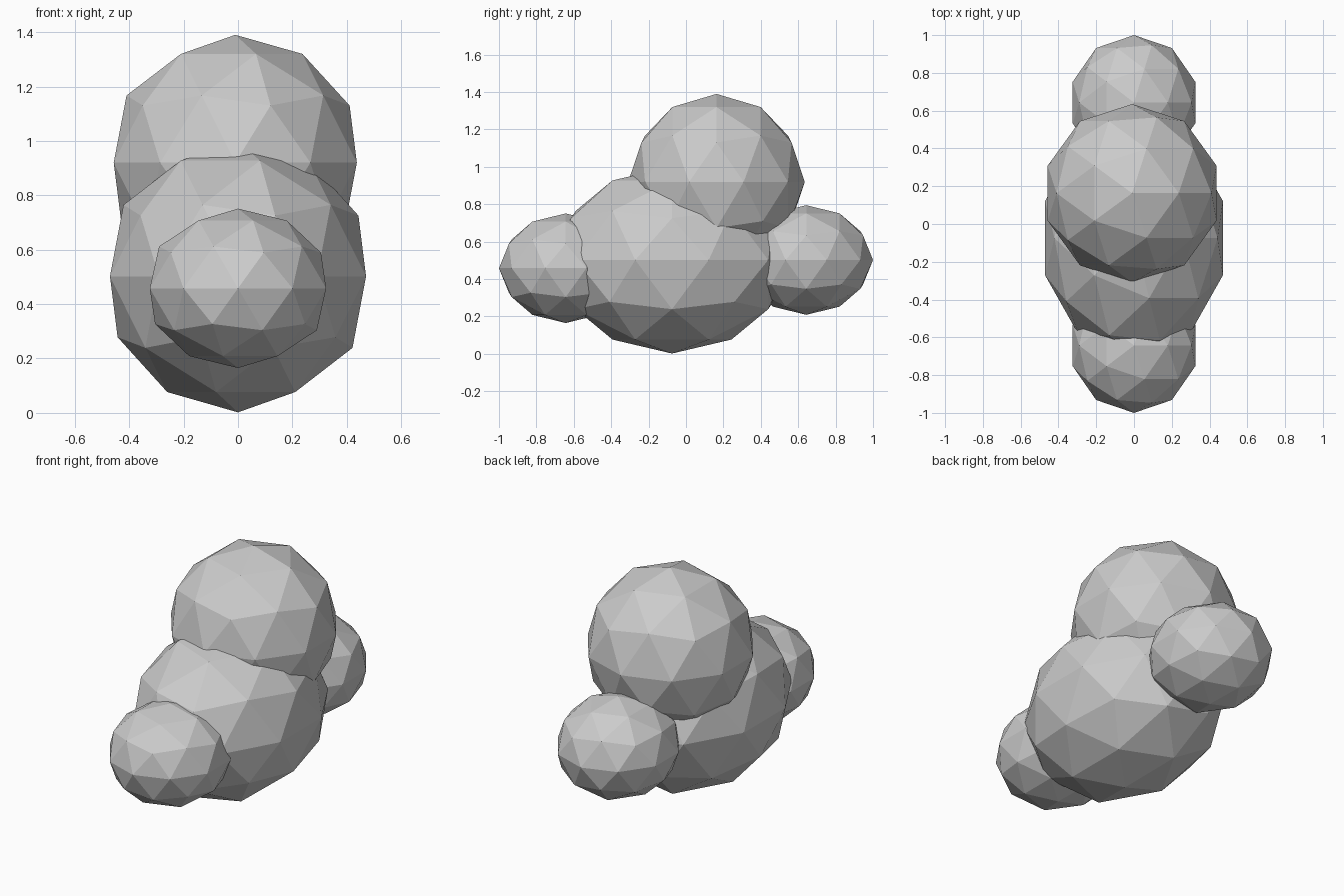
import bpy

if "Cube" in bpy.data.objects:
    bpy.data.objects.remove(bpy.data.objects["Cube"])


def puff(name, centre, radii):
    """Low-poly, flat-shaded ball stretched to the given radii."""
    bpy.ops.mesh.primitive_ico_sphere_add(subdivisions=2, radius=1, location=centre)
    ob = bpy.context.object
    ob.name = name
    ob.scale = radii
    bpy.ops.object.transform_apply(location=False, rotation=False, scale=True)
    return ob


# Large central body and the round lobe on top
puff("main_puff", (0, -0.075, 0.502), (0.495, 0.636, 0.5))
puff("top_puff", (-0.01, 0.163, 0.92), (0.47, 0.472, 0.47))

# Small lobes at the front and back ends
for name, y, z in (("front_puff", -0.643, 0.458), ("back_puff", 0.643, 0.502)):
    puff(name, (0, y, z), (0.341, 0.357, 0.293))
